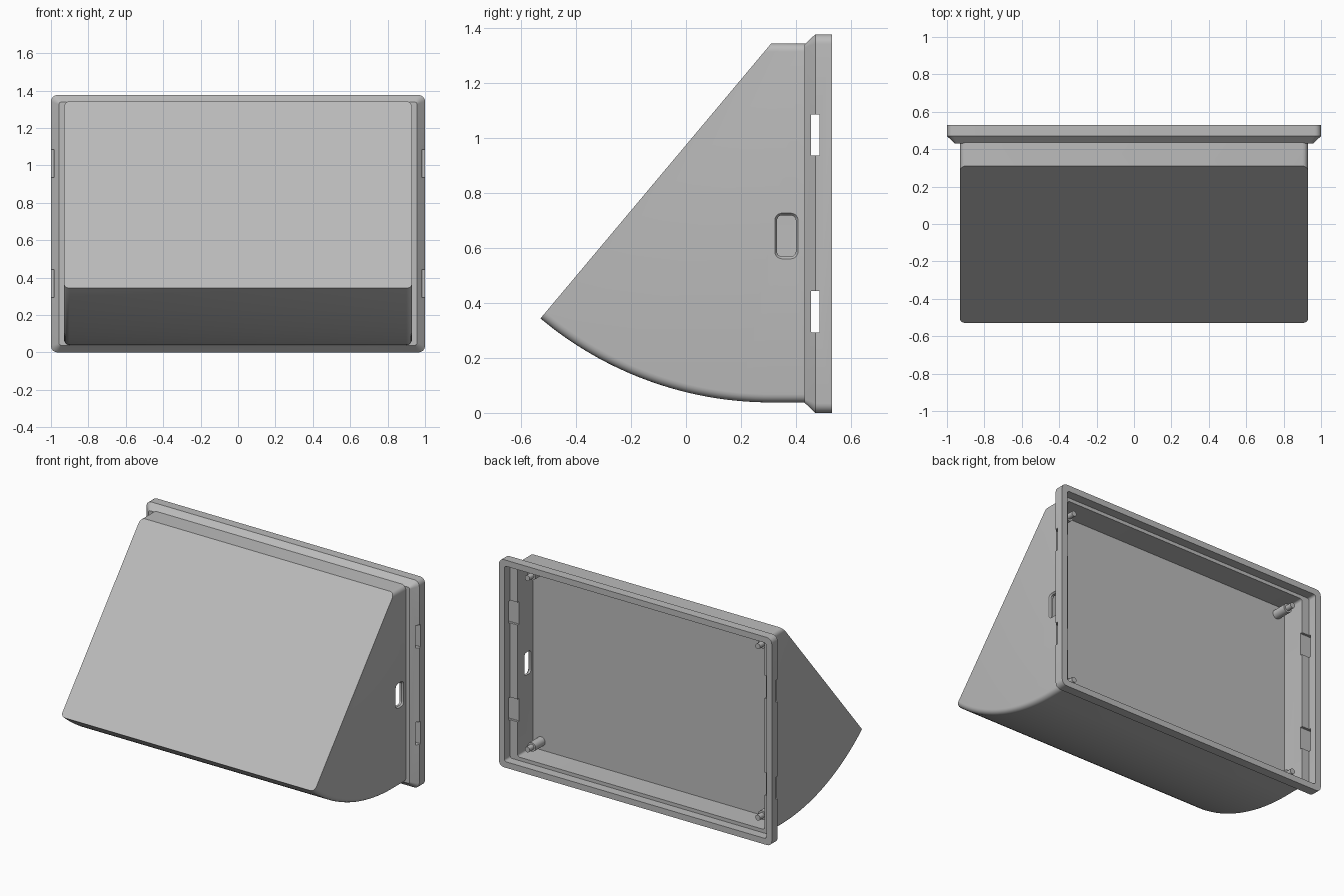
import bpy, bmesh, math

cube = bpy.data.objects.get("Cube")
if cube:
    bpy.data.objects.remove(cube, do_unlink=True)

# Single plastic colour
grey = bpy.data.materials.new("grey plastic")
grey.use_nodes = True
colour = (0.5, 0.5, 0.5, 1)
grey.diffuse_color = colour
grey.node_tree.nodes["Principled BSDF"].inputs["Base Color"].default_value = colour

MID_Z = 0.688
TOP = (0.31, 1.343)      # upper front edge, also the centre of the curved base
RADIUS = 1.305
SIDE = 0.93


def make_object(name, bm):
    bmesh.ops.recalc_face_normals(bm, faces=bm.faces)
    mesh = bpy.data.meshes.new(name)
    bm.to_mesh(mesh)
    bm.free()
    mesh.materials.append(grey)
    obj = bpy.data.objects.new(name, mesh)
    bpy.context.collection.objects.link(obj)
    return obj


def rounded_loft(name, sections, place, steps=6):
    """Loft rounded rectangles (depth, half width, half height, corner radius)."""
    bm = bmesh.new()
    rings = []
    for depth, w, h, r in sections:
        ring = []
        for k, (sx, sy) in enumerate([(1, 1), (-1, 1), (-1, -1), (1, -1)]):
            for i in range(steps + 1):
                a = (k + i / steps) * math.pi / 2
                u = sx * (w - r) + r * math.cos(a)
                v = sy * (h - r) + r * math.sin(a)
                ring.append(bm.verts.new(place(depth, u, v)))
        rings.append(ring)
    n = len(rings[0])
    for a, b in zip(rings, rings[1:]):
        for i in range(n):
            j = (i + 1) % n
            bm.faces.new((a[i], a[j], b[j], b[i]))
    bm.faces.new(rings[0])
    bm.faces.new(rings[-1])
    return make_object(name, bm)


def along_y(depth, u, v):
    return (u, depth, MID_Z + v)


def combine(target, tool, operation):
    mod = target.modifiers.new(operation.title(), "BOOLEAN")
    mod.operation = operation
    mod.solver = "EXACT"
    mod.object = tool
    bpy.context.view_layer.objects.active = target
    bpy.ops.object.modifier_apply(modifier=mod.name)
    bpy.data.objects.remove(tool, do_unlink=True)


def smooth(obj):
    bpy.ops.object.select_all(action="DESELECT")
    obj.select_set(True)
    bpy.context.view_layer.objects.active = obj
    bpy.ops.object.shade_smooth_by_angle(angle=math.radians(30))


# Wedge: sector profile with a curved base, extruded sideways
sweep = math.radians(40)
profile = [(0.45, TOP[1]), TOP]
for i in range(33):
    a = sweep * (1 - i / 32)
    profile.append((TOP[0] - RADIUS * math.sin(a), TOP[1] - RADIUS * math.cos(a)))
profile.append((0.45, TOP[1] - RADIUS))

bm = bmesh.new()
left = [bm.verts.new((SIDE, y, z)) for y, z in profile]
right = [bm.verts.new((-SIDE, y, z)) for y, z in profile]
bm.faces.new(left)
bm.faces.new(right)
count = len(profile)
for i in range(count):
    j = (i + 1) % count
    bm.faces.new((left[i], left[j], right[j], right[i]))
bmesh.ops.recalc_face_normals(bm, faces=bm.faces)
# Round the side edges of the top and base; the sloped face stays crisp
soft = []
for side in (left, right):
    for i in [0] + list(range(2, count - 1)):
        soft.append(bm.edges.get((side[i], side[i + 1])))
bmesh.ops.bevel(bm, geom=soft, offset=0.03, segments=5, profile=0.5,
                affect="EDGES", clamp_overlap=True)
housing = make_object("housing", bm)

# Flared rim at the back
rim = rounded_loft("rim", [(0.43, 0.957, 0.65, 0.012),
                           (0.47, 1.0, 0.688, 0.035),
                           (0.53, 1.0, 0.688, 0.035)], along_y)
combine(housing, rim, "UNION")

# Stepped recess in the back
recess = rounded_loft("recess", [(0.47, 0.96, 0.648, 0.015),
                                 (0.6, 0.96, 0.648, 0.015)], along_y)
combine(housing, recess, "DIFFERENCE")
pocket = rounded_loft("pocket", [(0.31, 0.905, 0.625, 0.015),
                                 (0.55, 0.905, 0.625, 0.015)], along_y)
combine(housing, pocket, "DIFFERENCE")

# Clip slots through both sides of the rim
for s in (-1, 1):
    for z in (0.368, 1.01):
        slot = rounded_loft("slot", [(0.88, 0.015, 0.075, 0.001), (1.1, 0.015, 0.075, 0.001)],
                            lambda d, u, v: (s * d, 0.47 + u, z + v), steps=1)
        combine(housing, slot, "DIFFERENCE")

# Cable port with a chamfered mouth, on the left side only
port = rounded_loft("port", [(0.85, 0.034, 0.075, 0.018), (0.92, 0.034, 0.075, 0.018),
                             (0.94, 0.05, 0.091, 0.034)],
                    lambda d, u, v: (d, 0.365 + u, 0.643 + v))
combine(housing, port, "DIFFERENCE")
smooth(housing)

# Four mounting posts with narrow pins
for sx, side_name in ((-1, "right"), (1, "left")):
    for sz, level in ((-1, "lower"), (1, "upper")):
        bm = bmesh.new()
        steps = [(0.305, 0.03), (0.41, 0.03), (0.41, 0.018), (0.455, 0.018)]
        rings = []
        for y, r in steps:
            rings.append([bm.verts.new((sx * 0.845 + r * math.cos(k * math.pi / 10), y,
                                        MID_Z + sz * 0.568 + r * math.sin(k * math.pi / 10)))
                          for k in range(20)])
        for a, b in zip(rings, rings[1:]):
            for k in range(20):
                m = (k + 1) % 20
                bm.faces.new((a[k], a[m], b[m], b[k]))
        bm.faces.new(rings[0])
        bm.faces.new(rings[-1])
        smooth(make_object(f"{level}_{side_name}_post", bm))
